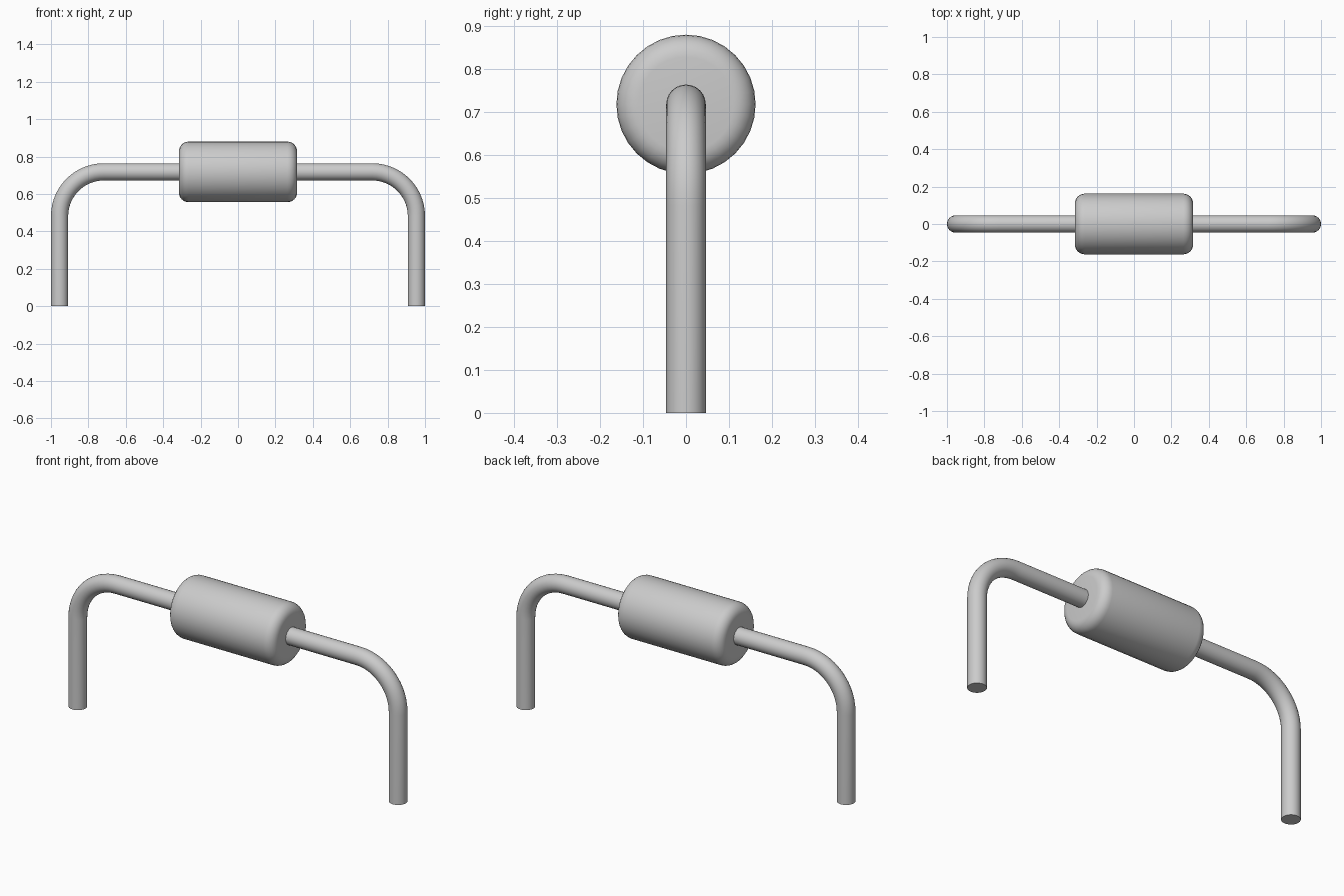
import bpy, bmesh
from math import sin, cos, pi, radians
from mathutils import Vector

cube = bpy.data.objects.get("Cube")
if cube:
    bpy.data.objects.remove(cube, do_unlink=True)

AXIS_Z = 0.718      # height of the body axis
WIRE_R = 0.046
LEG_X = 0.954
BEND_R = 0.236

grey = bpy.data.materials.new("plain grey")
grey.use_nodes = True
colour = (0.6, 0.6, 0.6, 1)
grey.diffuse_color = colour
grey.node_tree.nodes["Principled BSDF"].inputs["Base Color"].default_value = colour


def tube(name, stations, sides):
    """Skin rings given as (centre, tangent angle in xz, radius), capped at both ends."""
    bm = bmesh.new()
    rings = []
    for centre, angle, radius in stations:
        normal = Vector((-sin(angle), 0, cos(angle)))
        side = Vector((0, 1, 0))
        rings.append([bm.verts.new(centre + radius * (cos(t) * normal + sin(t) * side))
                      for t in (2 * pi * i / sides for i in range(sides))])
    for a, b in zip(rings, rings[1:]):
        for i in range(sides):
            j = (i + 1) % sides
            bm.faces.new((a[i], a[j], b[j], b[i]))
    bm.faces.new(rings[0])
    bm.faces.new(rings[-1])
    bmesh.ops.recalc_face_normals(bm, faces=bm.faces)
    mesh = bpy.data.meshes.new(name)
    bm.to_mesh(mesh)
    bm.free()
    mesh.materials.append(grey)
    obj = bpy.data.objects.new(name, mesh)
    bpy.context.collection.objects.link(obj)
    bpy.ops.object.select_all(action='DESELECT')
    obj.select_set(True)
    bpy.context.view_layer.objects.active = obj
    bpy.ops.object.shade_smooth_by_angle(angle=radians(35))
    return obj


# Body: cylinder along x with rounded rims
HALF, BODY_R, ROUND, STEPS = 0.316, 0.162, 0.052, 6
rim = [(HALF - ROUND + ROUND * sin(t), BODY_R - ROUND + ROUND * cos(t))
       for t in (pi / 2 * i / STEPS for i in range(STEPS + 1))]
profile = [(-x, r) for x, r in reversed(rim)] + rim
tube("resistor_body", [(Vector((x, 0, AXIS_Z)), 0, r) for x, r in profile], 32)

# Bent wire: up one leg, across through the body, down the other leg
BEND_STEPS = 14
right = [(Vector((-LEG_X, 0, 0)), pi / 2, WIRE_R)]
for i in range(BEND_STEPS + 1):
    a = pi / 2 * (1 - i / BEND_STEPS)
    centre = Vector((-LEG_X + BEND_R - BEND_R * sin(a), 0,
                     AXIS_Z - BEND_R + BEND_R * cos(a)))
    right.append((centre, a, WIRE_R))
left = [(Vector((-c.x, 0, c.z)), -a, r) for c, a, r in reversed(right)]
tube("bent_wire", right + left, 24)
